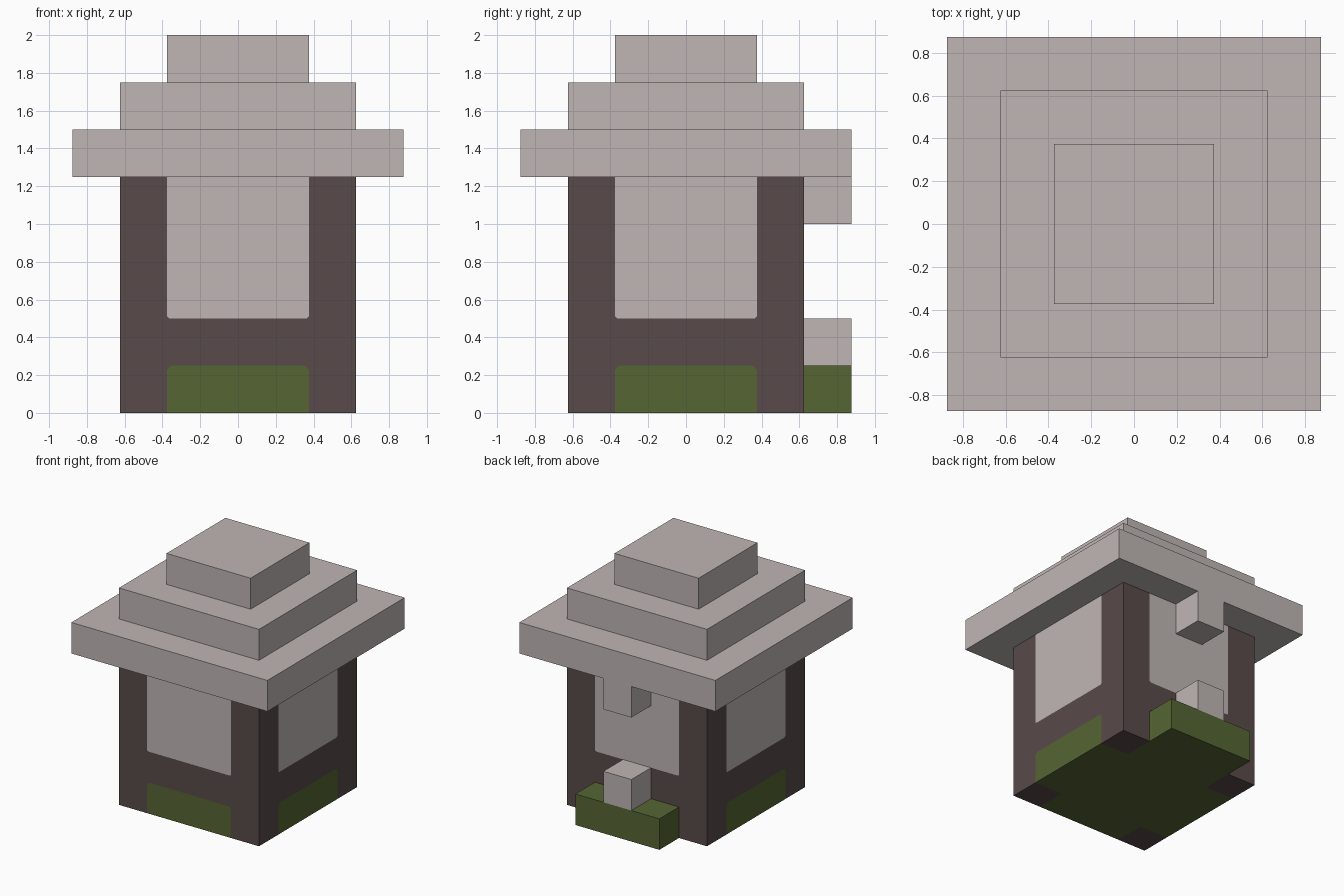
import bpy
import bmesh
from mathutils import Matrix, Vector
from math import pi

cube = bpy.data.objects.get("Cube")
if cube:
    bpy.data.objects.remove(cube, do_unlink=True)


def material(name, rgb):
    mat = bpy.data.materials.new(name)
    mat.use_nodes = True
    colour = (*rgb, 1)
    mat.diffuse_color = colour
    mat.node_tree.nodes["Principled BSDF"].inputs["Base Color"].default_value = colour
    return mat


STONE = material("pale stone", (0.52, 0.467, 0.462))
WOOD = material("dark wood", (0.098, 0.069, 0.067))
MOSS = material("moss green", (0.093, 0.133, 0.033))


def finish(name, bm, mats):
    mesh = bpy.data.meshes.new(name)
    bm.to_mesh(mesh)
    bm.free()
    for mat in mats:
        mesh.materials.append(mat)
    obj = bpy.data.objects.new(name, mesh)
    bpy.context.collection.objects.link(obj)
    return obj


def box(name, mat, half_x, y, z):
    """Box centred on x, spanning the y and z ranges."""
    bm = bmesh.new()
    size = Vector((2 * half_x, y[1] - y[0], z[1] - z[0]))
    centre = Vector((0, sum(y) / 2, sum(z) / 2))
    bmesh.ops.create_cube(bm, size=1, matrix=Matrix.Translation(centre) @ Matrix.Diagonal(size).to_4x4())
    return finish(name, bm, [mat])


HALF, PANEL, TOP = 0.625, 0.375, 1.25   # wall half width, panel half width, wall height
BASE, SILL = 0.25, 0.5                  # top of moss panel, bottom of stone panel
C, S = 0.02, 0.01                       # clipped panel corners


def mirrored(half):
    """Complete an outline from its +x half."""
    return half + [(-x, z) for x, z in reversed(half)]


# Walls: flush frame, stone panel and moss panel, repeated on four sides
moss_edge = [(PANEL, 0), (PANEL, BASE - C), (PANEL - C, BASE)]
stone_edge = [(PANEL - S, SILL), (PANEL, SILL + S), (PANEL, TOP)]
frame_edge = moss_edge[::-1] + [(HALF, 0), (HALF, TOP)] + stone_edge[::-1]

bm = bmesh.new()


def face(points, index):
    f = bm.faces.new([bm.verts.new(p) for p in points])
    f.material_index = index


# Join the two halves of the frame along the centre of the beam
frame = frame_edge + [(-x, z) for x, z in reversed(frame_edge)]
for turn in range(4):
    rot = Matrix.Rotation(turn * pi / 2, 3, 'Z')
    for outline, index in ((mirrored(stone_edge), 0), (frame, 1), (mirrored(moss_edge), 2)):
        face([rot @ Vector((x, -HALF, z)) for x, z in outline], index)

# Underside: moss floor with four dark post feet
steps = [-HALF, -PANEL, PANEL, HALF]
for i in range(3):
    for j in range(3):
        x0, x1, y0, y1 = steps[i], steps[i + 1], steps[j], steps[j + 1]
        corner = i != 1 and j != 1
        face([(x0, y0, 0), (x0, y1, 0), (x1, y1, 0), (x1, y0, 0)], 1 if corner else 2)
bmesh.ops.remove_doubles(bm, verts=bm.verts, dist=0.0001)
bmesh.ops.recalc_face_normals(bm, faces=bm.faces)
finish("house_body", bm, [STONE, WOOD, MOSS])

# Stepped roof
for name, half, low in (("roof_eaves", 0.875, 1.25), ("roof_middle", 0.625, 1.5), ("roof_cap", 0.375, 1.75)):
    box(name, STONE, half, (-half, half), (low, low + 0.25))

# Rear ledge with a block on it and a block under the eaves
REAR = (0.625, 0.875)
box("rear_ledge", MOSS, 0.375, REAR, (0, 0.25))
box("rear_lower_block", STONE, 0.125, REAR, (0.25, 0.5))
box("rear_upper_block", STONE, 0.125, REAR, (1, 1.25))
